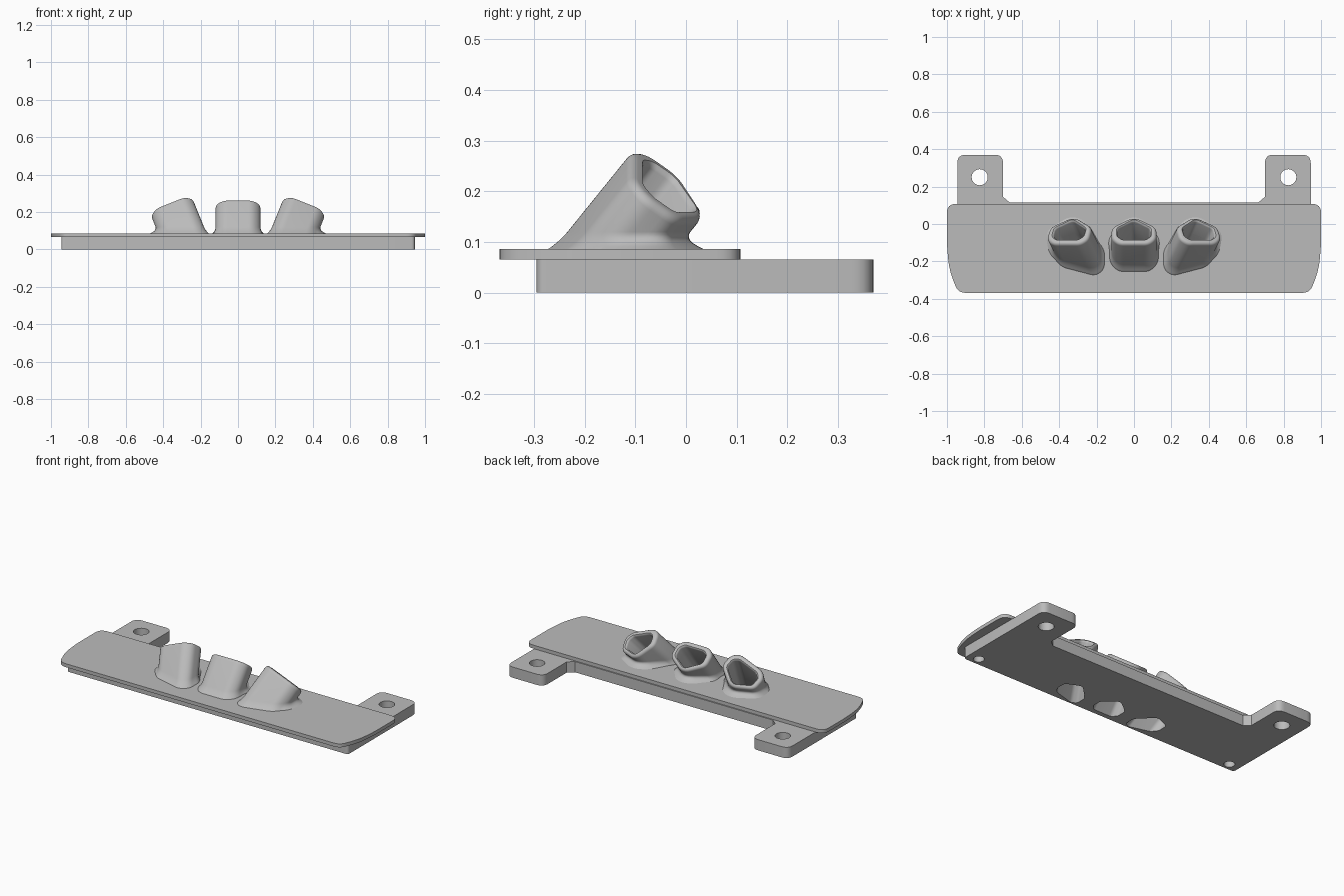
import bpy, bmesh, math
from mathutils import Vector, Matrix

cube = bpy.data.objects.get("Cube")
if cube:
    bpy.data.objects.remove(cube, do_unlink=True)

grey = bpy.data.materials.new("plain grey")
grey.use_nodes = True
grey.diffuse_color = (0.5, 0.5, 0.5, 1)
grey.node_tree.nodes["Principled BSDF"].inputs["Base Color"].default_value = (0.5, 0.5, 0.5, 1)

PLATE_LOW, PLATE_TOP = 0.065, 0.086


def mirrored(half):
    """Close a right-hand outline (x, y, corner cut) with its mirror image."""
    return half + [(-x, y, d) for x, y, d in reversed(half) if x > 0]


def rounded(corners, steps=6):
    """Replace each corner by a short curve that starts d before it."""
    out = []
    for i, (x, y, d) in enumerate(corners):
        p = Vector((x, y))
        if d == 0:
            out.append(p)
            continue
        a = p + (Vector(corners[i - 1][:2]) - p).normalized() * d
        b = p + (Vector(corners[(i + 1) % len(corners)][:2]) - p).normalized() * d
        for k in range(steps + 1):
            t = k / steps
            out.append(a * (1 - t) ** 2 + p * (2 * t * (1 - t)) + b * t * t)
    return out


def loft(name, rings):
    """Skin a stack of equal rings and cap both ends."""
    bm = bmesh.new()
    loops = [[bm.verts.new(p) for p in ring] for ring in rings]
    n = len(loops[0])
    for low, high in zip(loops, loops[1:]):
        for i in range(n):
            j = (i + 1) % n
            bm.faces.new((low[i], low[j], high[j], high[i]))
    bm.faces.new(loops[0][::-1])
    bm.faces.new(loops[-1])
    bmesh.ops.recalc_face_normals(bm, faces=bm.faces)
    mesh = bpy.data.meshes.new(name)
    bm.to_mesh(mesh)
    bm.free()
    mesh.materials.append(grey)
    obj = bpy.data.objects.new(name, mesh)
    bpy.context.collection.objects.link(obj)
    return obj


def prism(name, outline, z0, z1):
    return loft(name, [[(p.x, p.y, z) for p in outline] for z in (z0, z1)])


def pin(x, y, r, z0, z1):
    turn = [2 * math.pi * k / 32 for k in range(32)]
    return prism("hole_cutter", [Vector((x + r * math.cos(a), y + r * math.sin(a))) for a in turn], z0, z1)


def activate(obj):
    bpy.ops.object.select_all(action='DESELECT')
    obj.select_set(True)
    bpy.context.view_layer.objects.active = obj


def cut(obj, cutters):
    activate(obj)
    for c in cutters:
        mod = obj.modifiers.new("hole", 'BOOLEAN')
        mod.operation, mod.solver, mod.object = 'DIFFERENCE', 'EXACT', c
        bpy.ops.object.modifier_apply(modifier=mod.name)


# Base with two rear ears
base = prism("base", rounded(mirrored([
    (0.945, -0.295, 0.02), (0.945, 0.37, 0.045), (0.70, 0.37, 0.045),
    (0.70, 0.145, 0), (0.665, 0.115, 0)])), 0, PLATE_LOW)

# Cover plate with bowed ends
plate = prism("cover_plate", rounded(mirrored([
    (0.94, -0.368, 0.04), (0.987, -0.25, 0.06), (1.0, -0.12, 0.05), (1.0, 0.108, 0.05)])),
    PLATE_LOW, PLATE_TOP)

# Tube cross-sections: flat in front, peaked behind
outer = rounded(mirrored([(0.08, -0.09, 0.025), (0.12, -0.055, 0.025),
                          (0.12, 0.025, 0.03), (0, 0.1, 0.05)]))
inner = rounded(mirrored([(0.06, -0.057, 0.012), (0.086, -0.035, 0.012),
                          (0.086, 0.015, 0.015), (0, 0.068, 0.02)]))


def tube(name, x, z, lean):
    """Leaning hollow tube with a rounded rim and a flared foot."""
    lay = Matrix.Rotation(lean, 3, 'Y') @ Matrix.Rotation(-math.atan2(3, 4), 3, 'X')
    centre, axis = Vector((x, -0.035, z)), lay @ Vector((0, 0, 1))
    push = Vector((axis.x, axis.y, 0)).normalized()

    def place(p, w=0.0, inset=0.0):
        q = p - p.normalized() * inset
        return centre + lay @ Vector((q.x, q.y, w))

    def slide(point, height):
        return point + axis * ((height - point.z) / axis.z)

    def foot(p, height, flare):
        q = slide(place(p), height)
        out = (q - slide(centre, height)).normalized()
        return q + out * flare * (0.012 + 0.045 * max(0, out.dot(push)))

    rings = [[foot(p, 0.07, 1) for p in outer]]
    for k in range(7):
        t = k / 6
        rings.append([foot(p, PLATE_TOP + 0.034 * t, (1 - t) ** 2) for p in outer])
    for k in range(6):
        a = math.pi / 2 * k / 5
        rings.append([place(p, 0.018 * (math.sin(a) - 1), 0.018 * (1 - math.cos(a))) for p in outer])
    body = loft(name, rings)

    bore = [[slide(place(p), -0.05) for p in inner]]
    for w, grow in ((-0.012, 0), (-0.006, 0.002), (-0.002, 0.006), (0.004, 0.012)):
        bore.append([place(p, w, -grow) for p in inner])
    return body, loft("bore_cutter", bore)


tubes = [tube("right_tube", -0.345, 0.203, -math.radians(22)),
         tube("middle_tube", 0, 0.213, 0),
         tube("left_tube", 0.345, 0.203, math.radians(22))]
bores = [bore for body, bore in tubes]

# Ear holes and blind holes under the front corners
pins = [pin(s * 0.825, 0.25, 0.043, -0.1, 0.2) for s in (-1, 1)]
pins += [pin(s * 0.877, -0.25, 0.03, -0.1, 0.055) for s in (-1, 1)]

cut(base, bores + pins)
cut(plate, bores)
for body, bore in tubes:
    cut(body, [bore])
for helper in bores + pins:
    bpy.data.objects.remove(helper, do_unlink=True)

for obj in [base, plate] + [body for body, bore in tubes]:
    activate(obj)
    bpy.ops.object.shade_smooth_by_angle(angle=math.radians(35))
